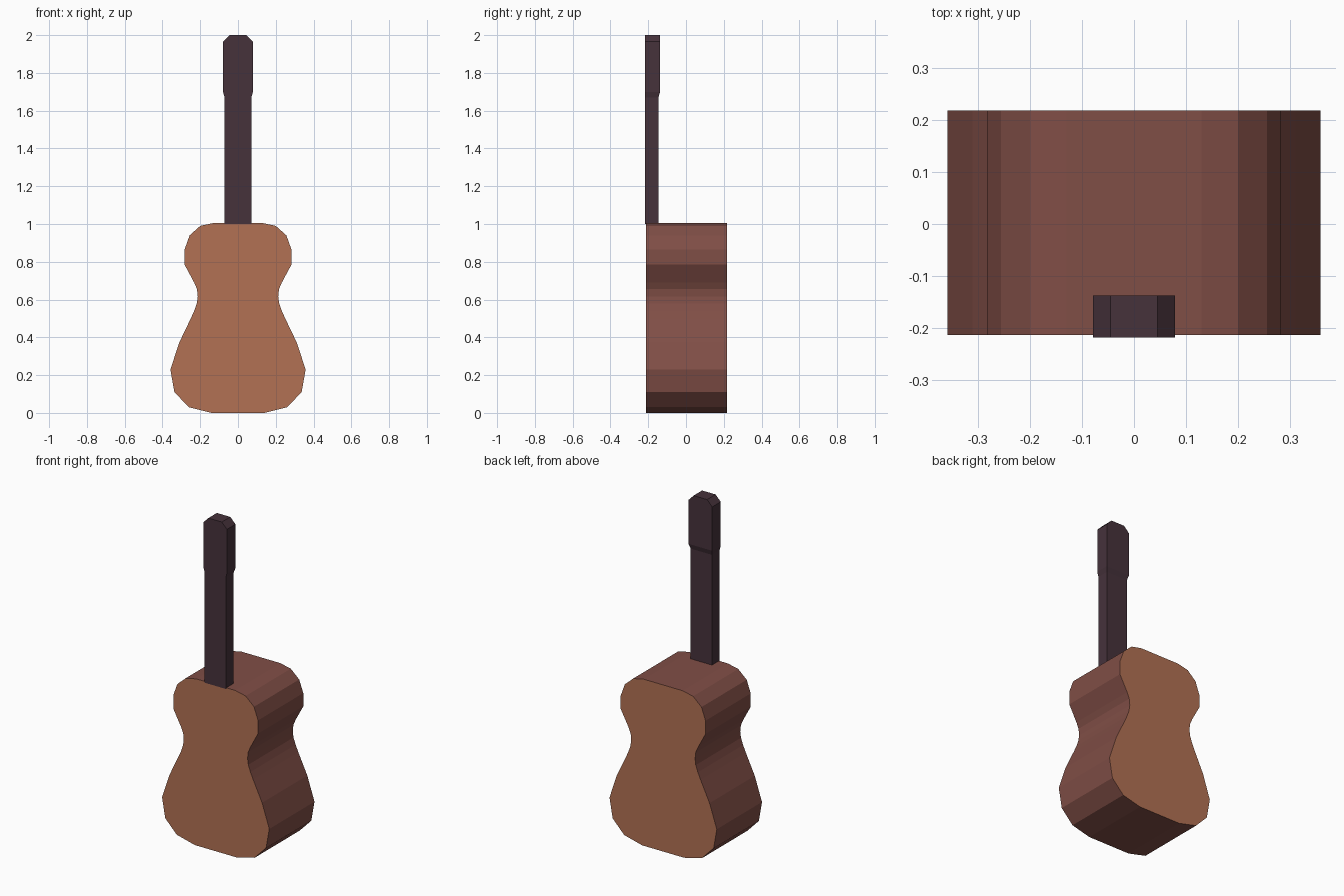
import bpy, bmesh

if "Cube" in bpy.data.objects:
    bpy.data.objects.remove(bpy.data.objects["Cube"])


def material(name, rgb):
    """Flat material from 0-255 sRGB values."""
    lin = [((c / 255 + 0.055) / 1.055) ** 2.4 for c in rgb]
    m = bpy.data.materials.new(name)
    m.diffuse_color = (*lin, 1)
    m.use_nodes = True
    m.node_tree.nodes["Principled BSDF"].inputs["Base Color"].default_value = m.diffuse_color
    return m


top_wood = material("light_wood", (178, 113, 84))
side_wood = material("red_brown_wood", (128, 78, 70))
neck_wood = material("dark_wood", (70, 50, 59))


def finish(name, bm, mats):
    bmesh.ops.recalc_face_normals(bm, faces=bm.faces)
    mesh = bpy.data.meshes.new(name)
    bm.to_mesh(mesh)
    bm.free()
    for m in mats:
        mesh.materials.append(m)
    obj = bpy.data.objects.new(name, mesh)
    bpy.context.collection.objects.link(obj)
    return obj


# Body: mirrored half outline (x, z), extruded front to back
half = [(0.14, 0), (0.26, 0.03), (0.337, 0.11), (0.358, 0.23), (0.31, 0.375),
        (0.25, 0.50), (0.232, 0.54), (0.218, 0.58), (0.213, 0.615),
        (0.217, 0.655), (0.232, 0.69), (0.283, 0.785), (0.283, 0.865),
        (0.256, 0.94), (0.20, 0.99), (0.13, 1.005)]
outline = half + [(-x, z) for x, z in reversed(half)]
bm = bmesh.new()
front = bm.faces.new([bm.verts.new((x, -0.213, z)) for x, z in outline])
ext = bmesh.ops.extrude_face_region(bm, geom=[front], use_keep_orig=True)
bmesh.ops.translate(bm, vec=(0, 0.431, 0),
                    verts=[v for v in ext["geom"] if isinstance(v, bmesh.types.BMVert)])
bm.normal_update()
for f in bm.faces:  # soundboard and back are lighter than the sides
    f.material_index = 0 if abs(f.normal.y) > 0.9 else 1
finish("guitar_body", bm, [top_wood, side_wood])

# Neck and headstock: rectangular sections (z, half width, back y)
sections = [(1.0, 0.071, -0.146), (1.67, 0.071, -0.146), (1.70, 0.079, -0.137),
            (1.965, 0.079, -0.137), (2.0, 0.045, -0.137)]
bm = bmesh.new()
rings = [[bm.verts.new(p) for p in ((-w, -0.218, z), (w, -0.218, z), (w, yb, z), (-w, yb, z))]
         for z, w, yb in sections]
for a, b in zip(rings, rings[1:]):
    for i in range(4):
        j = (i + 1) % 4
        bm.faces.new((a[i], a[j], b[j], b[i]))
bm.faces.new(rings[0])
bm.faces.new(rings[-1])
finish("neck_and_headstock", bm, [neck_wood])
